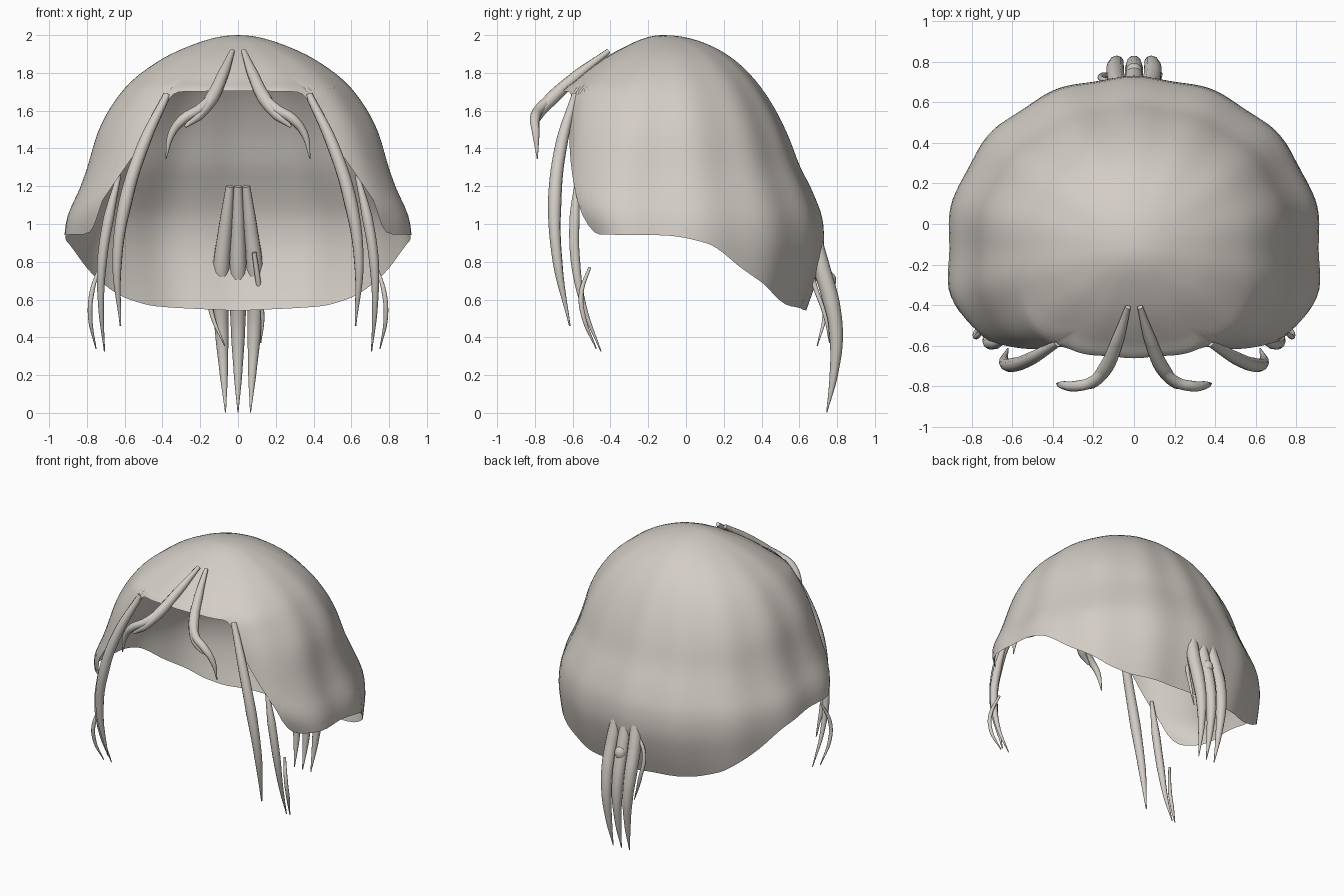
import bpy, bmesh, math

if "Cube" in bpy.data.objects:
    bpy.data.objects.remove(bpy.data.objects["Cube"])

mat = bpy.data.materials.new("warm pale grey")
mat.diffuse_color = (0.65, 0.61, 0.56, 1)
mat.use_nodes = True
mat.node_tree.nodes["Principled BSDF"].inputs["Base Color"].default_value = mat.diffuse_color


def smooth_interp(table, x):
    """Monotone-ish cubic through (x, value) pairs."""
    if x <= table[0][0]:
        return table[0][1]
    if x >= table[-1][0]:
        return table[-1][1]
    i = max(k for k in range(len(table) - 1) if table[k][0] <= x)

    def slope(k):
        if k <= 0 or k >= len(table) - 1:
            a, b = (0, 1) if k <= 0 else (-2, -1)
            return (table[b][1] - table[a][1]) / (table[b][0] - table[a][0])
        d0 = (table[k][1] - table[k-1][1]) / (table[k][0] - table[k-1][0])
        d1 = (table[k+1][1] - table[k][1]) / (table[k+1][0] - table[k][0])
        return 0 if d0 * d1 <= 0 else 2 * d0 * d1 / (d0 + d1)
    (x0, y0), (x1, y1) = table[i], table[i + 1]
    h = x1 - x0
    t = (x - x0) / h
    return ((2*t**3 - 3*t*t + 1) * y0 + (t**3 - 2*t*t + t) * h * slope(i)
            + (3*t*t - 2*t**3) * y1 + (t**3 - t*t) * h * slope(i + 1))


def by_height(pairs):
    # heights are stored as root of the depth below the crown
    return [(math.sqrt(2 - z), r) for z, r in pairs]


# hair cap: half width, back depth and front depth at each height
side = by_height([(2, 0), (1.96, .21), (1.87, .41), (1.72, .6), (1.5, .735),
                  (1.3, .795), (1.2, .83), (1.0, .91), (.9, .92), (.54, .91)])
back = by_height([(2, 0), (1.935, .27), (1.83, .42), (1.67, .55), (1.48, .65),
                  (1.3, .72), (1.18, .78), (1.0, .84), (.9, .845), (.72, .81), (.54, .75)])
front = by_height([(2, 0), (1.95, .18), (1.86, .34), (1.76, .47), (1.7, .54),
                   (1.5, .55), (1.14, .55), (1.0, .49), (.94, .45)])
boxy = by_height([(2, 2), (1.7, 2.5), (1.14, 3.7), (.94, 3.8)])
# lower edge height by angle from the front
edge = [(0, 1.705), (31, 1.70), (36, 1.68), (42, 1.52), (48, 1.37), (57, 1.14), (62, 1.0),
        (67, .945), (90, .94), (104, .9), (118, .76), (127, .68), (135, .61),
        (147, .565), (180, .54)]

COLS, ROWS, CY = 144, 36, -.12
bm = bmesh.new()
crown = bm.verts.new((0, CY, 2))
rings = []
for r in range(1, ROWS + 1):
    ring = []
    for c in range(COLS):
        phi = 2 * math.pi * c / COLS
        deg = math.degrees(phi)
        low = smooth_interp(edge, min(deg, 360 - deg))
        q = math.sqrt(2 - low) * (r / ROWS) ** .9
        sx, cy = math.sin(phi), math.cos(phi)
        n = smooth_interp(boxy, q) if cy > 0 else 2.1
        depth = smooth_interp(front if cy > 0 else back, q)
        rad = (abs(sx / smooth_interp(side, q)) ** n + abs(cy / depth) ** n) ** (-1 / n)
        rad *= 1 + .008 * math.cos(14 * phi) * min(1, q * 1.5)
        ring.append(bm.verts.new((rad * sx, CY - rad * cy, 2 - q * q)))
    rings.append(ring)
for c in range(COLS):
    d = (c + 1) % COLS
    bm.faces.new((crown, rings[0][c], rings[0][d]))
    for a, b in zip(rings, rings[1:]):
        bm.faces.new((a[c], b[c], b[d], a[d]))
bmesh.ops.recalc_face_normals(bm, faces=bm.faces)
if sum(f.normal.z for f in bm.faces) < 0:
    bmesh.ops.reverse_faces(bm, faces=bm.faces)
me = bpy.data.meshes.new("hair_cap")
bm.to_mesh(me)
bm.free()
me.materials.append(mat)
me.shade_smooth()
bpy.context.collection.objects.link(bpy.data.objects.new("hair_cap", me))


def strand(name, pts):
    """Tapered lock through (x, y, z, radius) points."""
    cu = bpy.data.curves.new(name, 'CURVE')
    cu.dimensions = '3D'
    cu.bevel_depth = 1
    cu.bevel_resolution = 3
    cu.use_fill_caps = True
    cu.resolution_u = 8
    sp = cu.splines.new('BEZIER')
    sp.bezier_points.add(len(pts) - 1)
    for p, (x, y, z, r) in zip(sp.bezier_points, pts):
        p.co, p.radius = (x, y, z), r
        p.handle_left_type = p.handle_right_type = 'AUTO'
    ob = bpy.data.objects.new(name, cu)
    bpy.context.collection.objects.link(ob)
    bpy.ops.object.select_all(action='DESELECT')
    ob.select_set(True)
    bpy.context.view_layer.objects.active = ob
    bpy.ops.object.convert(target='MESH')
    ob = bpy.context.view_layer.objects.active
    ob.data.materials.clear()
    ob.data.materials.append(mat)
    bpy.ops.object.shade_smooth_by_angle(angle=math.radians(50))


# face-framing locks, mirrored left and right
locks = {
    "fringe_main": [(.03, -.41, 1.915, .014), (.08, -.57, 1.79, .03), (.14, -.71, 1.665, .036),
                    (.21, -.785, 1.575, .028), (.28, -.8, 1.515, .008)],
    "fringe_curl": [(.12, -.68, 1.7, .022), (.2, -.775, 1.61, .028), (.29, -.8, 1.555, .027),
                    (.35, -.795, 1.48, .02), (.382, -.787, 1.345, .003)],
    "temple_lock": [(.375, -.585, 1.685, .02), (.5, -.66, 1.42, .032), (.595, -.695, 1.12, .036),
                    (.64, -.68, .8, .026), (.622, -.615, .46, .004)],
    "cheek_lock": [(.63, -.57, 1.26, .012), (.685, -.59, 1.03, .028), (.72, -.585, .8, .026),
                   (.725, -.54, .56, .015), (.707, -.45, .325, .003)],
    "cheek_wisp": [(.735, -.51, .77, .008), (.775, -.555, .63, .013),
                   (.782, -.54, .5, .012), (.752, -.475, .34, .003)],
}
for name, pts in locks.items():
    for tag, s in (("right", 1), ("left", -1)):
        strand(f"{name}_{tag}", [(s * x, y, z, r) for x, y, z, r in pts])

# tied tail at the nape
for tag, s in (("left", -1), ("middle", 0), ("right", 1)):
    strand(f"tail_{tag}", [(s * .043, .6, 1.2, .022), (s * .065, .66, 1.0, .036),
                           (s * .088, .715, .78, .045), (s * .092, .77, .58, .044),
                           (s * .085, .795, .4, .036), (s * .075, .782, .2, .022),
                           (s * .066, .745, .003, .003)])
strand("tail_wisp_left", [(-.08, .7, .86, .01), (-.16, .715, .73, .013),
                          (-.14, .735, .53, .013), (-.07, .695, .355, .003)])
strand("tail_wisp_right", [(.085, .64, .85, .012), (.105, .67, .71, .014), (.13, .74, .5, .01),
                           (.12, .76, .37, .003)])

# bead holding the tail
bpy.ops.mesh.primitive_uv_sphere_add(segments=20, ring_count=12, radius=1, location=(0, .755, .7))
bead = bpy.context.object
bead.name = "tail_bead"
bead.scale = (.04, .04, .05)
bead.data.materials.append(mat)
bead.data.shade_smooth()
